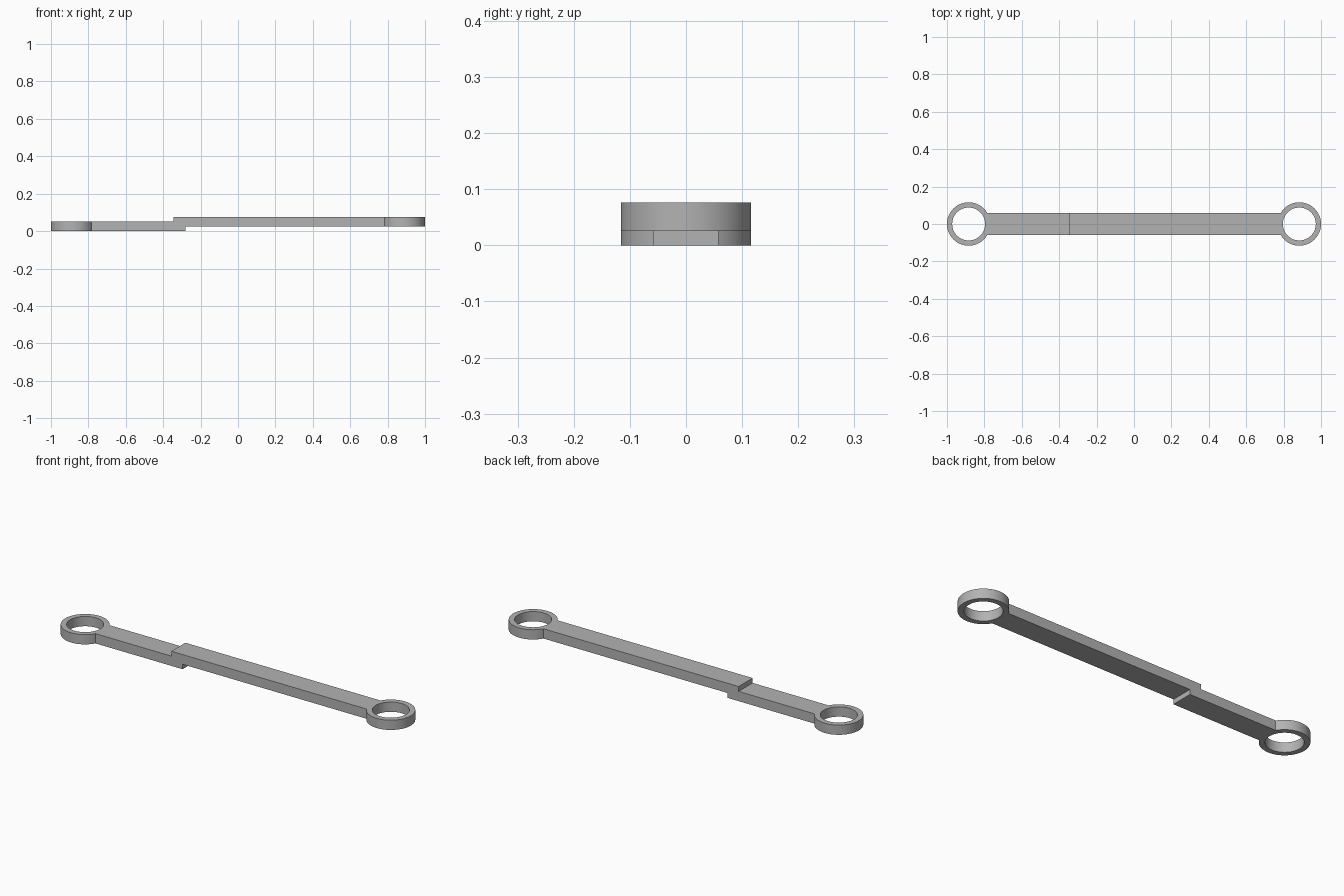
import bpy, bmesh, math

if "Cube" in bpy.data.objects:
    bpy.data.objects.remove(bpy.data.objects["Cube"])

R_OUT, R_IN, HALF_W = 0.116, 0.088, 0.058   # ring radii, half width of arm
CX = 1 - R_OUT                              # ring centre distance
T, LIFT = 0.051, 0.0255                     # plate thickness, step height
TOP_STEP, LOW_STEP = -0.345, -0.28          # step positions on top and underside
N = 96                                      # ring segments
K = N // 12                                 # segments from axis to arm edge (30 degrees)

bm = bmesh.new()


def ring(side, z):
    """Ring end open towards the arm; returns the arm-side arcs (bottom, top)."""
    def loop(r, h):
        return [bm.verts.new((side * (CX - r * math.cos(2 * math.pi * i / N)),
                              r * math.sin(2 * math.pi * i / N), h)) for i in range(N)]
    ob, ot, ib, it = loop(R_OUT, z), loop(R_OUT, z + T), loop(R_IN, z), loop(R_IN, z + T)
    for i in range(N):
        j = (i + 1) % N
        bm.faces.new((ot[i], ot[j], it[j], it[i]))
        bm.faces.new((ob[i], ib[i], ib[j], ob[j]))
        bm.faces.new((it[i], it[j], ib[j], ib[i]))
        if K <= i < N - K:
            bm.faces.new((ob[i], ob[j], ot[j], ot[i]))
    arc = [k % N for k in range(-K, K + 1)]  # runs from -y to +y
    return [ob[k] for k in arc], [ot[k] for k in arc]


def edge(x, z):
    return [bm.verts.new((x, s * HALF_W, z)) for s in (-1, 1)]


# Rings at both ends, the right one raised
lb, lt = ring(-1, 0)
rb, rt = ring(1, LIFT)

# Stepped arm between the rings
ta, tb = edge(TOP_STEP, T), edge(TOP_STEP, T + LIFT)
ba, bb = edge(LOW_STEP, 0), edge(LOW_STEP, LIFT)
for arc, e in ((lt, ta), (rt, tb), (lb, ba), (rb, bb)):
    bm.faces.new(arc + e[::-1])
for p, q in ((ta, tb), (ba, bb)):
    bm.faces.new(p + q[::-1])
for s in (0, -1):
    bm.faces.new((lb[s], ba[s], bb[s], rb[s], rt[s], tb[s], ta[s], lt[s]))

bmesh.ops.recalc_face_normals(bm, faces=bm.faces)
mesh = bpy.data.meshes.new("stepped_link_arm")
bm.to_mesh(mesh)
bm.free()

grey = bpy.data.materials.new("plain grey")
grey.diffuse_color = (0.45, 0.45, 0.45, 1)
grey.use_nodes = True
grey.node_tree.nodes["Principled BSDF"].inputs["Base Color"].default_value = grey.diffuse_color
mesh.materials.append(grey)

link = bpy.data.objects.new("stepped_link_arm", mesh)
bpy.context.collection.objects.link(link)
bpy.context.view_layer.objects.active = link
link.select_set(True)
bpy.ops.object.shade_smooth_by_angle(angle=math.radians(25))
